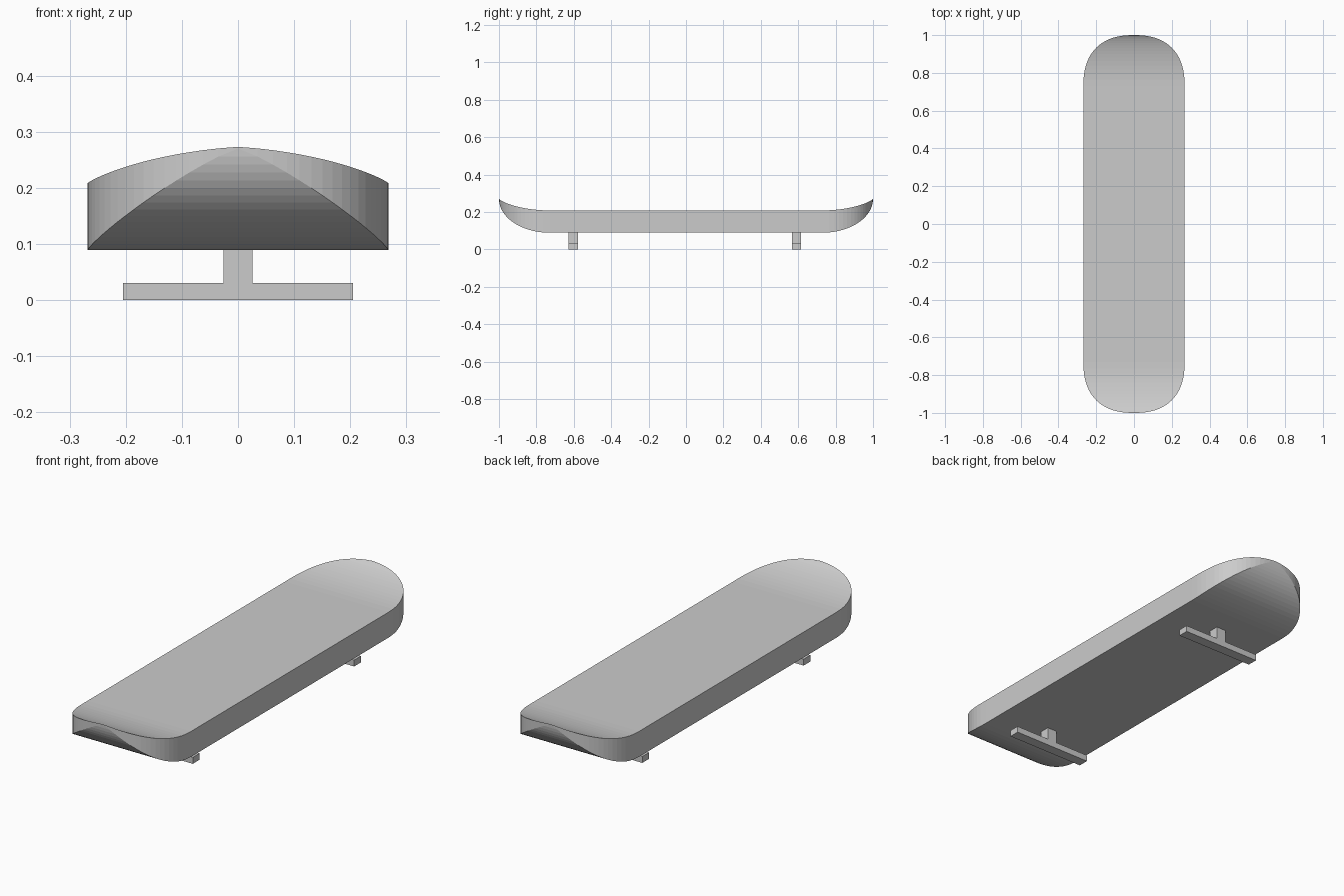
import bpy, bmesh, math

if "Cube" in bpy.data.objects:
    bpy.data.objects.remove(bpy.data.objects["Cube"])

HALF_W, END_START, END_LEN, STEPS = 0.268, 0.73, 0.27, 18


def add_object(name, bm):
    bmesh.ops.recalc_face_normals(bm, faces=bm.faces)
    mesh = bpy.data.meshes.new(name)
    bm.to_mesh(mesh)
    bm.free()
    obj = bpy.data.objects.new(name, mesh)
    bpy.context.collection.objects.link(obj)
    return obj


def section(angle):
    """Half width, y, underside z and top z of one station on the rounded end."""
    half = HALF_W * math.cos(angle) ** (2 / 2.4) if angle < math.pi / 2 else 0.0
    u = min(1.0, math.sin(angle) ** (2 / 2.4))
    y = END_START + END_LEN * u
    arc = 1 - math.sqrt(max(0.0, 1 - u * u))
    bottom = 0.089 + 0.181 * arc
    top = 0.208 + 0.065 * (0.5 * u * u + 0.5 * arc)
    return half, y, bottom, top


# Deck: rectangular sections swept from tail to nose, with upturned ends
nose = [section(math.pi / 2 * i / STEPS) for i in range(STEPS + 1)]
tail = [(h, -y, b, t) for h, y, b, t in reversed(nose)]
bm = bmesh.new()
rings = []
for h, y, b, t in tail + nose:
    rings.append([bm.verts.new(p) for p in
                  ((-h, y, b), (h, y, b), (h, y, t), (-h, y, t))])
for r, s in zip(rings, rings[1:]):
    for k in range(4):
        n = (k + 1) % 4
        bm.faces.new((r[k], r[n], s[n], s[k]))
bmesh.ops.remove_doubles(bm, verts=bm.verts, dist=1e-5)
add_object("deck", bm)

# Trucks: inverted T profile extruded along the board
T_PROFILE = [(-0.205, 0), (0.205, 0), (0.205, 0.03), (0.026, 0.03),
             (0.026, 0.092), (-0.026, 0.092), (-0.026, 0.03), (-0.205, 0.03)]
for name, y in (("front_truck", -0.602), ("rear_truck", 0.591)):
    bm = bmesh.new()
    face = bm.faces.new([bm.verts.new((x, y - 0.025, z)) for x, z in T_PROFILE])
    new = bmesh.ops.extrude_face_region(bm, geom=[face], use_keep_orig=True)["geom"]
    bmesh.ops.translate(bm, vec=(0, 0.05, 0),
                        verts=[v for v in new if isinstance(v, bmesh.types.BMVert)])
    add_object(name, bm)
